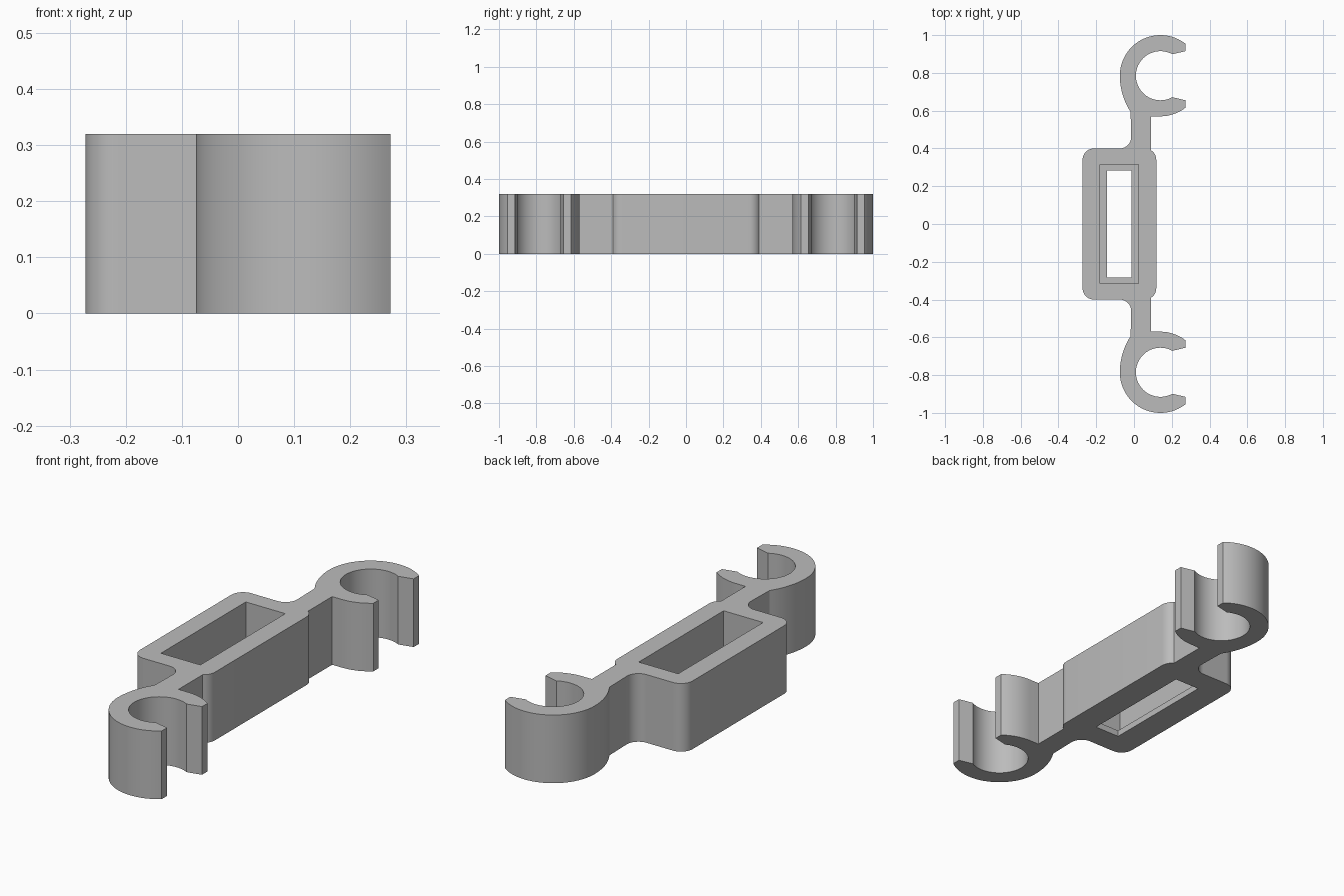
import bpy, bmesh
from math import cos, sin, radians

HEIGHT = 0.32
LEDGE = 0.03

if "Cube" in bpy.data.objects:
    bpy.data.objects.remove(bpy.data.objects["Cube"])

grey = bpy.data.materials.new("plain grey")
grey.use_nodes = True
colour = (0.5, 0.5, 0.5, 1)
grey.diffuse_color = colour
grey.node_tree.nodes["Principled BSDF"].inputs["Base Color"].default_value = colour


def arc(cx, cy, r, start, end, n):
    angles = [radians(start + (end - start) * i / n) for i in range(n + 1)]
    return [(cx + r * cos(a), cy + r * sin(a)) for a in angles]


def prism(name, outline, z0, z1):
    bm = bmesh.new()
    base = bm.faces.new([bm.verts.new((x, y, z0)) for x, y in outline])
    top = bmesh.ops.extrude_face_region(bm, geom=[base], use_keep_orig=True)
    verts = [g for g in top["geom"] if isinstance(g, bmesh.types.BMVert)]
    bmesh.ops.translate(bm, vec=(0, 0, z1 - z0), verts=verts)
    bmesh.ops.recalc_face_normals(bm, faces=bm.faces)
    mesh = bpy.data.meshes.new(name)
    bm.to_mesh(mesh)
    bm.free()
    mesh.materials.append(grey)
    obj = bpy.data.objects.new(name, mesh)
    bpy.context.collection.objects.link(obj)
    return obj


def rectangle(x0, x1, y):
    return [(x0, -y), (x1, -y), (x1, y), (x0, y)]


# Half outline: body corner, arm, open clip, arm fillet, body corner
half = arc(0.058, 0.34, 0.06, 0, 57.8, 6)
half += [(0.09, 0.57)]
half += arc(0.14, 0.785, 0.215, -90, -52.1, 8)
half += [(0.272, 0.655)]
half += arc(0.14, 0.785, 0.13, -61, -299, 48)
half += [(0.272, 0.915)]
half += arc(0.14, 0.785, 0.215, 52.1, 180, 32)
half += arc(0.2735, 0.785, 0.3485, 180, 213.2, 10)[1:]
half += arc(-0.075, 0.46, 0.06, 0, -90, 10)
half += arc(-0.212, 0.34, 0.06, 90, 180, 10)

# Mirror the half to get both clips
outline = half + [(x, -y) for x, y in reversed(half)]
holder = prism("double_clip_holder", outline, 0, HEIGHT)

# Deep pocket with a smaller opening through its thin floor ledge
cutters = [
    prism("pocket_cutter", rectangle(-0.18, 0.025, 0.315), LEDGE, HEIGHT + 0.1),
    prism("opening_cutter", rectangle(-0.143, -0.012, 0.283), -0.1, LEDGE + 0.1),
]
bpy.context.view_layer.objects.active = holder
for cutter in cutters:
    cutter.hide_render = True
    cut = holder.modifiers.new(cutter.name, "BOOLEAN")
    cut.operation = "DIFFERENCE"
    cut.solver = "EXACT"
    cut.object = cutter
    bpy.ops.object.modifier_apply(modifier=cut.name)
    bpy.data.objects.remove(cutter)

# Smooth the curved walls, keep the corners crisp
bpy.ops.object.select_all(action="DESELECT")
holder.select_set(True)
bpy.ops.object.shade_smooth_by_angle(angle=radians(25))
